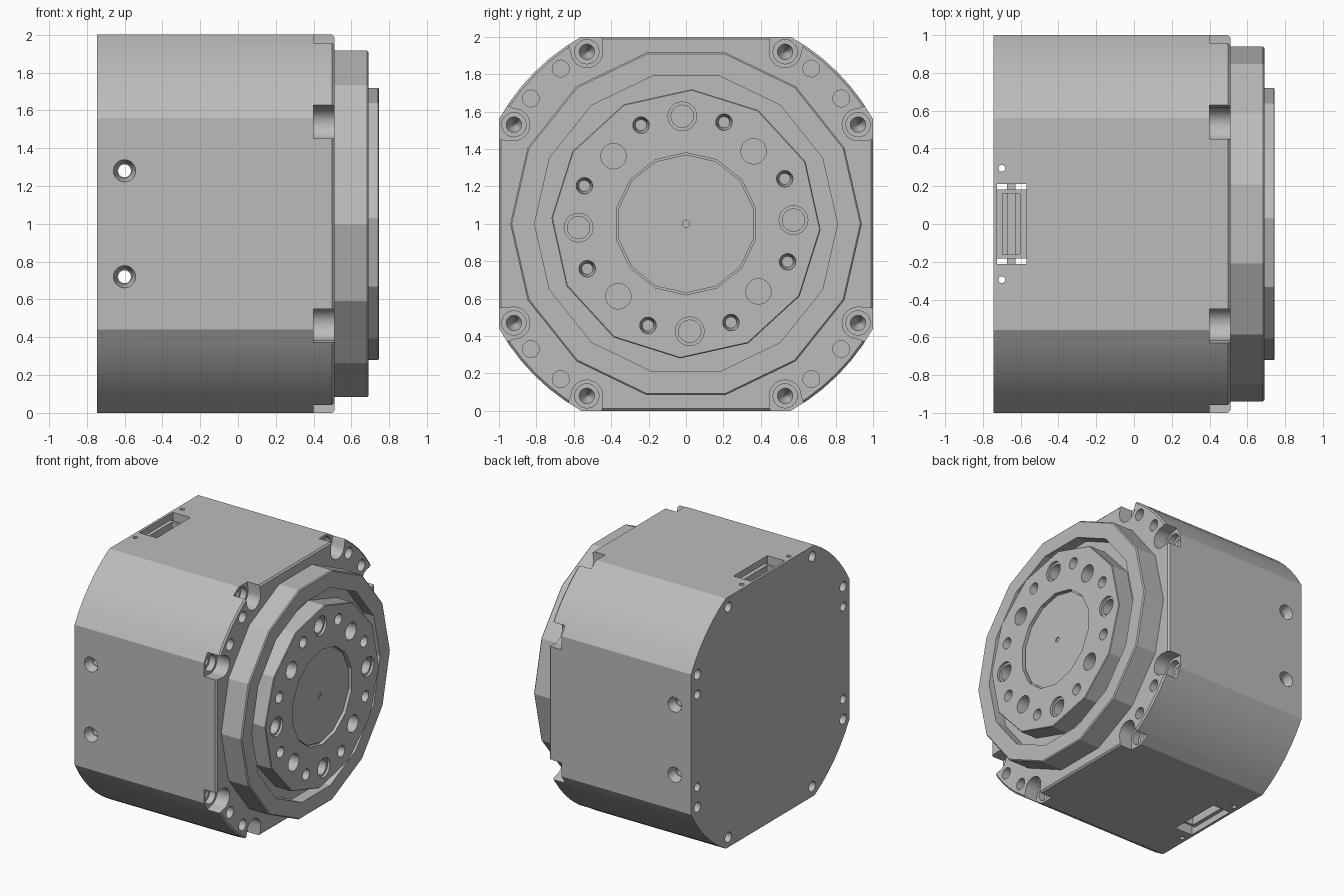
import bpy, bmesh
from math import sin, cos, radians, hypot, atan2, degrees
from mathutils import Vector, Matrix

if "Cube" in bpy.data.objects:
    bpy.data.objects.remove(bpy.data.objects["Cube"], do_unlink=True)

metal = bpy.data.materials.new("grey metal")
GREY = (0.5, 0.5, 0.5, 1)
metal.use_nodes = True
metal.diffuse_color = GREY
metal.node_tree.nodes["Principled BSDF"].inputs["Base Color"].default_value = GREY


def finish(bm, name):
    bmesh.ops.recalc_face_normals(bm, faces=bm.faces)
    mesh = bpy.data.meshes.new(name)
    bm.to_mesh(mesh)
    bm.free()
    mesh.materials.append(metal)
    obj = bpy.data.objects.new(name, mesh)
    obj.location.z = 1          # everything is laid out around the shaft axis
    bpy.context.collection.objects.link(obj)
    return obj


def prism(name, outline, x0, x1, bevel=0):
    """Extrude a y-z outline along x, with an optional bevel on the x1 rim."""
    bm = bmesh.new()
    base = bm.faces.new([bm.verts.new((x0, y, z)) for y, z in outline])
    new = bmesh.ops.extrude_face_region(bm, geom=[base])["geom"]
    tip = [v for v in new if isinstance(v, bmesh.types.BMVert)]
    bmesh.ops.translate(bm, verts=tip, vec=(x1 - x0, 0, 0))
    if bevel:
        rim = [e for e in bm.edges if all(v in tip for v in e.verts)]
        bmesh.ops.bevel(bm, geom=rim, offset=bevel, segments=1, affect='EDGES')
    return finish(bm, name)


def cone(name, start, end, r1, r2=None, n=20):
    """Cylinder or cone between two points."""
    a, b = Vector(start), Vector(end)
    turn = (b - a).to_track_quat('Z', 'Y').to_matrix().to_4x4()
    bm = bmesh.new()
    bmesh.ops.create_cone(bm, cap_ends=True, segments=n, radius1=r1,
                          radius2=r1 if r2 is None else r2, depth=(b - a).length,
                          matrix=Matrix.Translation((a + b) / 2) @ turn)
    return finish(bm, name)


def box(name, lo, hi):
    lo, hi = Vector(lo), Vector(hi)
    bm = bmesh.new()
    bmesh.ops.create_cube(bm, size=1, matrix=Matrix.Translation((lo + hi) / 2)
                          @ Matrix.Diagonal((*(hi - lo), 1)))
    return finish(bm, name)


def ring(n, r, turn=0, centre=(0, 0)):
    return [(centre[0] + r * cos(radians(turn + 360 * i / n)),
             centre[1] + r * sin(radians(turn + 360 * i / n))) for i in range(n)]


def cut(target, cutters):
    group = bpy.data.collections.new("cutters")
    for c in cutters:
        c.hide_render = True
        group.objects.link(c)
    mod = target.modifiers.new("cut", 'BOOLEAN')
    mod.operation, mod.solver = 'DIFFERENCE', 'EXACT'
    mod.operand_type, mod.collection = 'COLLECTION', group
    bpy.ops.object.select_all(action='DESELECT')
    bpy.context.view_layer.objects.active = target
    target.select_set(True)
    bpy.ops.object.modifier_apply(modifier=mod.name)
    for c in cutters:
        bpy.data.objects.remove(c, do_unlink=True)
    bpy.data.collections.remove(group)


SIGNS = [(sy, sz) for sy in (-1, 1) for sz in (-1, 1)]
BACK, FACE = -0.745, 0.51

# Housing: square section whose corners lie on one large circle
FLAT = 0.56
R, A = hypot(1, FLAT), degrees(atan2(FLAT, 1))
outline = []
for q in range(4):
    for i in range(7):
        t = radians(90 * q + A + (90 - 2 * A) * i / 6)
        outline.append((R * cos(t), R * sin(t)))
housing = prism("housing", outline, BACK, FACE, 0.012)

cutters = []
for sy, sz in SIGNS:
    for swap in (False, True):
        def at(x, a, b):
            return (x, sy * b, sz * a) if swap else (x, sy * a, sz * b)
        # Screw pocket open to the outside, with a stepped hole in its floor
        pocket = ([(0.53 + 0.085 * cos(radians(t)), 0.92 + 0.085 * sin(radians(t)))
                   for t in range(180, 361, 15)] + [(0.69, 1.12), (0.46, 1.12)])
        cutters.append(prism("pocket", [at(0, *p)[1:] for p in pocket], 0.40, 0.6))
        cutters.append(cone("step", at(0.35, 0.53, 0.92), at(0.41, 0.53, 0.92), 0.065))
        cutters.append(cone("bore", at(0.25, 0.53, 0.92), at(0.36, 0.53, 0.92), 0.005, 0.045))
        # Corner hole beside the pocket
        cutters.append(cone("corner", at(0.35, 0.67, 0.83), at(0.6, 0.67, 0.83), 0.045))
        # Rear screw hole
        cutters.append(cone("rear", at(-0.6, 0.53, 0.92), at(-0.8, 0.53, 0.92), 0.04))
    cutters.append(cone("rear", (-0.65, sy * 0.92, sz * 0.37), (-0.8, sy * 0.92, sz * 0.37), 0.035))
    # Countersink of the side holes
    cutters.append(cone("sink", (-0.6, sy * 0.93, sz * 0.28), (-0.6, sy * 1.01, sz * 0.28), 0.04, 0.062))
for s in (-1, 1):
    cutters.append(cone("side", (-0.6, -1.1, s * 0.28), (-0.6, 1.1, s * 0.28), 0.034))
    cutters.append(cone("pin", (-0.7, s * 0.295, -1.1), (-0.7, s * 0.295, 1.1), 0.018, n=12))
# Connector slot, open from top to bottom
cutters.append(box("slot", (-0.725, -0.213, -1.1), (-0.57, 0.213, 1.1)))
cut(housing, cutters)
bpy.ops.object.shade_smooth_by_angle(angle=radians(25))

# Connectors in the top and bottom slots, with end tabs
for name, s in (("top", 1), ("bottom", -1)):
    def span(label, x0, x1, y, z0, z1):
        lo, hi = sorted((s * z0, s * z1))
        return box(label, (x0, -y, lo), (x1, y, hi))
    socket = span(name + "_connector", -0.725, -0.57, 0.182, 0.80, 0.95)
    cut(socket, [span("cavity", -0.695, -0.603, 0.162, 0.88, 1.0)])
    span(name + "_connector_tab", -0.672, -0.628, 0.213, 0.82, 0.90)

# Front ring with an inner groove
front_ring = prism("front_ring", ring(14, 0.94), FACE - 0.02, 0.69, 0.008)
cut(front_ring, [prism("groove", ring(14, 0.81), 0.60, 0.8)])

# Output flange with its hole circle and recessed centre
flange = prism("output_flange", ring(12, 0.72, -2.5), 0.55, 0.745, 0.005)
holes = [prism("centre", ring(14, 0.38, 90), 0.715, 0.8)]


def drill(angle, dist, r, depth, tip=None):
    y, z = dist * cos(radians(angle)), dist * sin(radians(angle))
    holes.append(cone("drill", (0.76 - depth, y, z), (0.76, y, z), r if tip is None else tip, r))


for k in range(4):
    turn = 90 * k + 2
    drill(turn, 0.575, 0.077, 0.035)          # stepped holes
    drill(turn, 0.575, 0.06, 0.15)
    drill(turn + 45, 0.53, 0.068, 0.13)       # plain holes
    for side in (22.5, 67.5):
        drill(turn + side, 0.58, 0.046, 0.13, 0.03)
cut(flange, holes)

# Centre cap with a pin hole
cap = prism("centre_cap", ring(14, 0.37, 90), 0.70, 0.725)
cut(cap, [cone("pin_hole", (0.71, 0, 0), (0.76, 0, 0), 0.02, n=12)])
